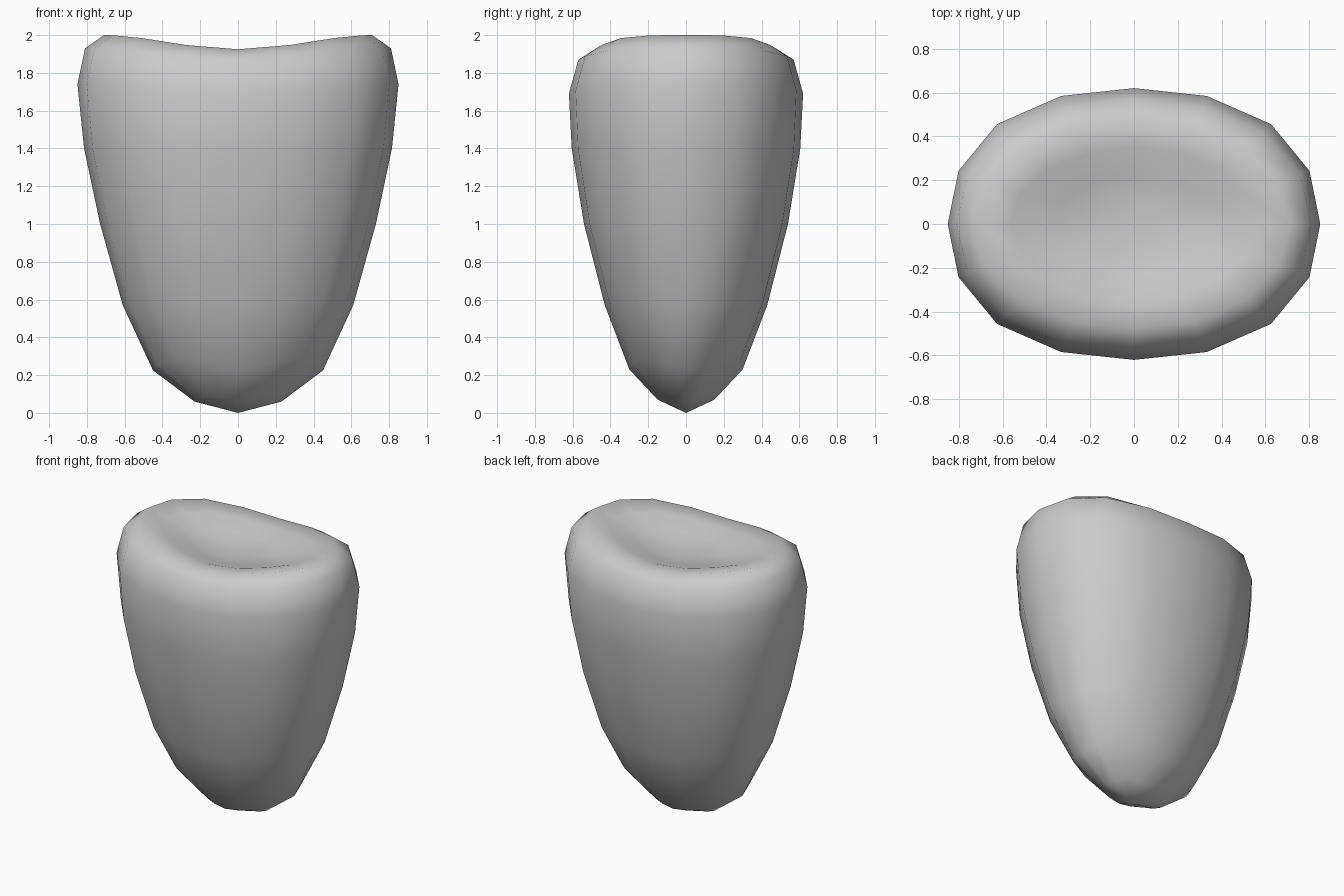
import bpy, bmesh
from math import sin, cos, pi

if "Cube" in bpy.data.objects:
    bpy.data.objects.remove(bpy.data.objects["Cube"])

SEG = 16
# rings: x radius, y radius, z at the left/right sides, z at front/back,
# squareness of the oval, extra height on the diagonals
RINGS = [
    (0.23, 0.15, 0.06, 0.07, 0.045, 0.025), (0.45, 0.30, 0.225, 0.23, 0.045, 0.07),
    (0.61, 0.43, 0.57, 0.57, 0.045, 0.03), (0.73, 0.54, 1.00, 1.00, 0.045, 0),
    (0.815, 0.605, 1.40, 1.40, 0.045, 0), (0.85, 0.62, 1.74, 1.69, 0.04, 0),
    (0.81, 0.57, 1.93, 1.87, 0.03, 0), (0.71, 0.48, 2.00, 1.925, 0.015, 0),
    (0.56, 0.35, 1.965, 1.915, 0, 0), (0.36, 0.22, 1.90, 1.878, 0, 0),
    (0.18, 0.11, 1.868, 1.862, 0, 0),
]

bm = bmesh.new()


def ring(rx, ry, z_side, z_front, square, lift):
    verts = []
    for i in range(SEG):
        a = 2 * pi * i / SEG
        diag = sin(2 * a) ** 2
        full = 1 + square * diag
        z = z_side + (z_front - z_side) * abs(sin(a)) ** 4.5 + lift * diag
        verts.append(bm.verts.new((rx * full * cos(a), ry * full * sin(a), z)))
    return verts


# tapered body, rolled rim and dished top
loops = [ring(*r) for r in RINGS]
for lo, hi in zip(loops, loops[1:]):
    for i in range(SEG):
        j = (i + 1) % SEG
        bm.faces.new((lo[i], lo[j], hi[j], hi[i]))

# close the bottom tip and the dish centre
tip = bm.verts.new((0, 0, 0))
dish = bm.verts.new((0, 0, 1.86))
for i in range(SEG):
    j = (i + 1) % SEG
    bm.faces.new((tip, loops[0][j], loops[0][i]))
    bm.faces.new((dish, loops[-1][i], loops[-1][j]))

bmesh.ops.recalc_face_normals(bm, faces=bm.faces[:])
for f in bm.faces:
    f.smooth = True
mesh = bpy.data.meshes.new("tapered_body")
bm.to_mesh(mesh)
bm.free()
body = bpy.data.objects.new("tapered_body", mesh)
bpy.context.collection.objects.link(body)
